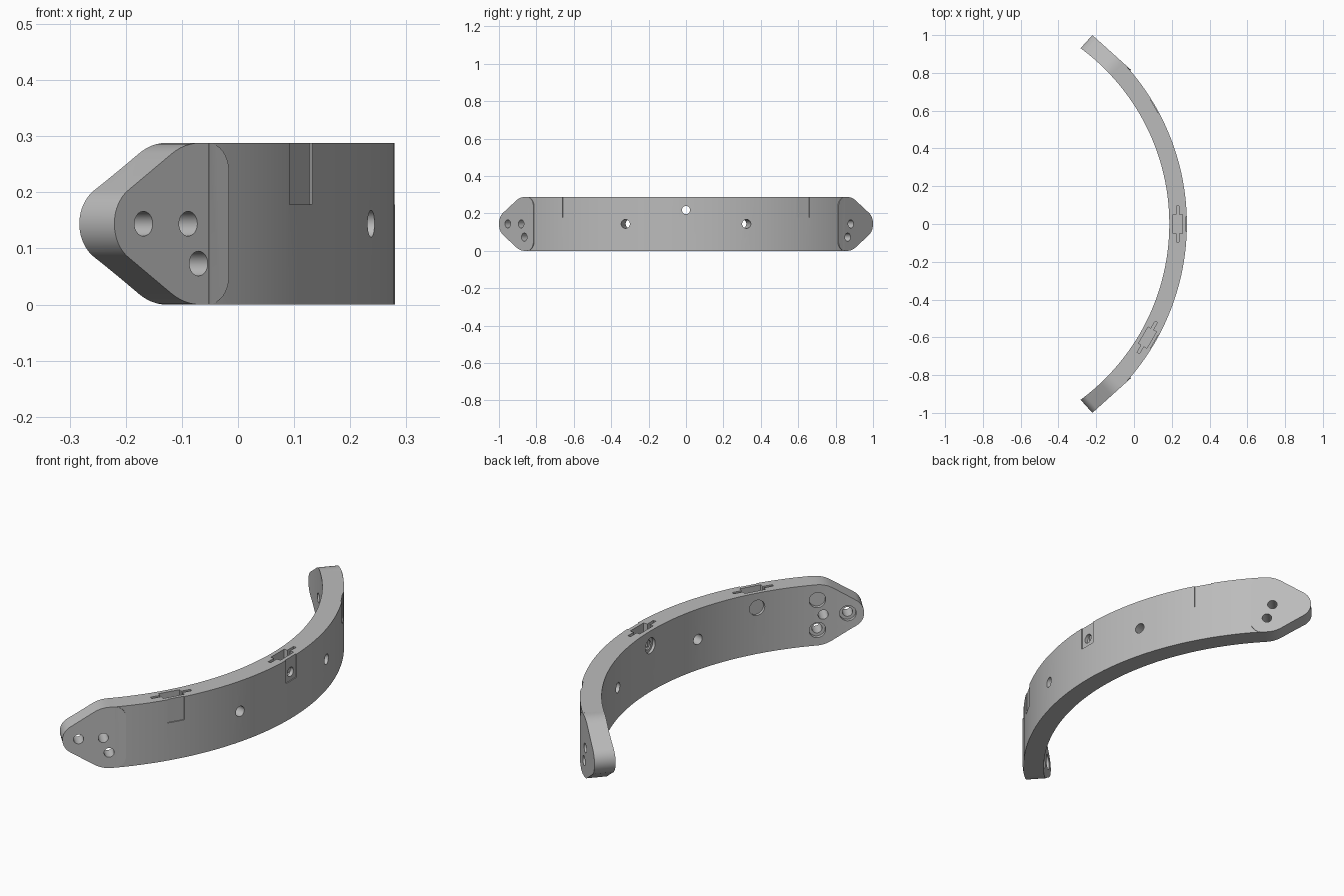
import bpy, bmesh
from math import sin, cos, pi, radians, tan
from mathutils import Matrix, Vector

cube = bpy.data.objects.get("Cube")
if cube:
    bpy.data.objects.remove(cube)

CENTRE = Vector((-0.97, 0, 0))
R_OUT, R_IN, H = 1.25, 1.157, 0.288
MID = H / 2
PAD_ANGLE, PAD_DIST = 48, 1.2447

grey = bpy.data.materials.new("plain grey")
grey.use_nodes = True
colour = (0.5, 0.5, 0.5, 1)
grey.diffuse_color = colour
grey.node_tree.nodes["Principled BSDF"].inputs["Base Color"].default_value = colour


def radial_frame(deg):
    """Local x runs along the arc, local y is up, local z points outward."""
    a = radians(deg)
    m = Matrix(((-sin(a), 0, cos(a)), (cos(a), 0, sin(a)), (0, 1, 0))).to_4x4()
    return Matrix.Translation(CENTRE) @ m


def prism(name, points, low, high, frame):
    bm = bmesh.new()
    face = bm.faces.new([bm.verts.new((x, y, low)) for x, y in points])
    ext = bmesh.ops.extrude_face_region(bm, geom=[face])
    verts = [v for v in ext["geom"] if isinstance(v, bmesh.types.BMVert)]
    bmesh.ops.translate(bm, verts=verts, vec=(0, 0, high - low))
    bmesh.ops.recalc_face_normals(bm, faces=bm.faces)
    bm.transform(frame)
    bmesh.ops.recalc_face_normals(bm, faces=bm.faces)
    mesh = bpy.data.meshes.new(name)
    bm.to_mesh(mesh)
    bm.free()
    mesh.materials.append(grey)
    obj = bpy.data.objects.new(name, mesh)
    bpy.context.collection.objects.link(obj)
    return obj


def arc(cx, cy, r, start, end, n):
    steps = [radians(start + (end - start) * i / n) for i in range(n + 1)]
    return [(cx + r * cos(a), cy + r * sin(a)) for a in steps]


def circle(cx, cy, r, n=32):
    return arc(cx, cy, r, 0, 360, n)[:-1]


def box(x0, x1, y0, y1):
    return [(x0, y0), (x1, y0), (x1, y1), (x0, y1)]


def combine(body, tool, operation):
    mod = body.modifiers.new("combine", 'BOOLEAN')
    mod.operation, mod.solver, mod.object = operation, 'EXACT', tool
    graph = bpy.context.evaluated_depsgraph_get()
    graph.update()
    result = bpy.data.meshes.new_from_object(body.evaluated_get(graph))
    body.modifiers.clear()
    body.data = result
    bpy.data.objects.remove(tool)


def cut(body, points, low, high, frame):
    combine(body, prism("cutter", points, low, high, frame), 'DIFFERENCE')


# Curved bar, left thick on the inside until the inner bore is cut
flat = Matrix.Translation(CENTRE)
end = 42.75
outline = arc(0, 0, R_OUT, -end, end, 48) + arc(0, 0, 1.1, end, -end, 48)
bar = prism("curved_bar", outline, 0, H, flat)

# Flat tapered end pads with rounded corners
slope, tip, tip_r = 32, 0.112, 0.07
tip_x = tip - tip_r
edge_x, edge_z = tip_x + tip_r * sin(radians(slope)), tip_r * cos(radians(slope))
corner_x = edge_x - (MID - edge_z) / tan(radians(slope))
fillet = 0.13
fillet_x = corner_x - fillet * tan(radians(slope / 2))
half = (arc(tip_x, 0, tip_r, 0, 90 - slope, 10)
        + arc(fillet_x, MID - fillet, fillet, 90 - slope, 90, 6)
        + arc(-0.113, MID - 0.05, 0.05, 90, 180, 8))
pad = half + [(x, -z) for x, z in reversed(half[1:])]
for side in (-1, 1):
    points = [(side * x, MID + z) for x, z in pad]
    plate = prism("end_pad", points, 1.08, PAD_DIST, radial_frame(side * PAD_ANGLE))
    combine(bar, plate, 'UNION')

# Inner bore
cut(bar, circle(0, 0, R_IN, 192), -0.1, 0.4, flat)

# Bolt holes in the end pads, three of them counterbored on the inside
for side in (-1, 1):
    frame = radial_frame(side * PAD_ANGLE)
    for x, z, bored in ((0.042, 0, True), (-0.065, 0, False),
                        (-0.09, 0.071, True), (-0.09, -0.071, True)):
        cut(bar, circle(side * x, MID + z, 0.022), 1.0, 1.4, frame)
        if bored:
            cut(bar, circle(side * x, MID + z, 0.036), 1.0, 1.172, frame)

# Plain holes at mid height
for deg in (-15, 15):
    cut(bar, circle(0, MID, 0.024), 1.0, 1.4, radial_frame(deg))

# Mounting stations: outer recess, top slot, top pocket, counterbored hole
for deg in (-30, 0, 30):
    frame = radial_frame(deg)
    floor = 0.178
    cut(bar, box(-0.04, 0.04, floor, 0.4), 1.245, 1.4, frame)
    cut(bar, box(-0.095, 0.095, floor, 0.4), 1.194, 1.208, frame)
    cut(bar, box(-0.05, 0.05, floor + 0.002, 0.4), 1.177, 1.228, frame)
    cut(bar, circle(0, 0.218, 0.022), 1.0, 1.4, frame)
    cut(bar, circle(0, 0.218, 0.036), 1.0, 1.17, frame)

# Smooth curves, sharp edges
bpy.ops.object.select_all(action='DESELECT')
bar.select_set(True)
bpy.context.view_layer.objects.active = bar
bpy.ops.object.shade_smooth_by_angle(angle=radians(20))
